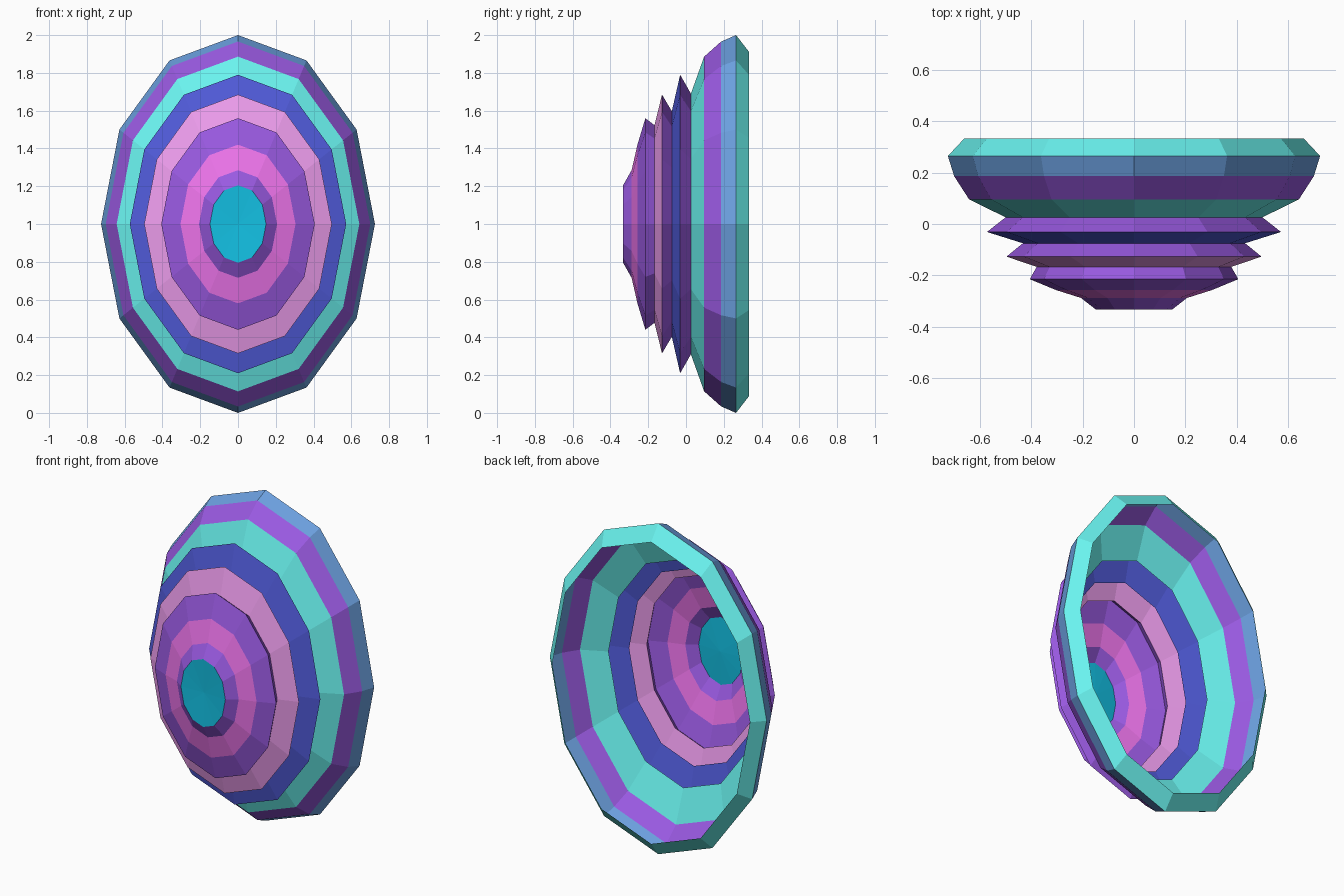
import bpy, bmesh, math

if "Cube" in bpy.data.objects:
    bpy.data.objects.remove(bpy.data.objects["Cube"])

SIDES = 12
WIDTH = 0.725  # horizontal squash of the oval


def material(name, rgb):
    m = bpy.data.materials.new(name)
    m.diffuse_color = (*[(c / 255) ** 2.2 for c in rgb], 1)
    m.use_nodes = True
    m.node_tree.nodes["Principled BSDF"].inputs["Base Color"].default_value = m.diffuse_color
    return m


MATS = {
    "purple": material("purple", (152, 90, 224)),
    "magenta": material("magenta", (238, 116, 236)),
    "pink": material("pink", (238, 156, 238)),
    "royal": material("royal", (82, 92, 218)),
    "aqua": material("aqua", (106, 244, 240)),
    "sky": material("sky", (108, 160, 224)),
    "cyan": material("cyan", (26, 192, 228)),
}


def ring(bm, y, r):
    return [bm.verts.new((WIDTH * r * math.sin(a), y, 1 + r * math.cos(a)))
            for a in (2 * math.pi * k / SIDES for k in range(SIDES))]


def finish(bm, name, colours):
    mesh = bpy.data.meshes.new(name)
    bm.to_mesh(mesh)
    bm.free()
    for c in colours:
        mesh.materials.append(MATS[c])
    obj = bpy.data.objects.new(name, mesh)
    bpy.context.collection.objects.link(obj)


# Ribbed dish: (depth, radius, colour of the band leading back from here)
profile = [
    (-0.333, 0.205, "purple"), (-0.288, 0.285, "magenta"),
    (-0.257, 0.420, "purple"), (-0.215, 0.560, "purple"),
    (-0.167, 0.523, "pink"), (-0.127, 0.685, "purple"),
    (-0.075, 0.597, "royal"), (-0.031, 0.790, "purple"),
    (0.026, 0.690, "aqua"), (0.096, 0.886, "purple"),
    (0.186, 0.966, "sky"), (0.265, 1.000, "aqua"),
    (0.333, 0.912, None),
]
colours = list(MATS)
bm = bmesh.new()
rings = [ring(bm, y, r) for y, r, _ in profile]
for front, back, (_, _, colour) in zip(rings, rings[1:], profile):
    for k in range(SIDES):
        n = (k + 1) % SIDES
        f = bm.faces.new((front[k], front[n], back[n], back[k]))
        f.material_index = colours.index(colour)
finish(bm, "ribbed_dish", colours)

# Centre cap: a very shallow fan closing the front opening
bm = bmesh.new()
edge = ring(bm, *profile[0][:2])
mid = bm.verts.new((0, -0.325, 1))
for k in range(SIDES):
    bm.faces.new((mid, edge[(k + 1) % SIDES], edge[k]))
finish(bm, "centre_cap", ["cyan"])
